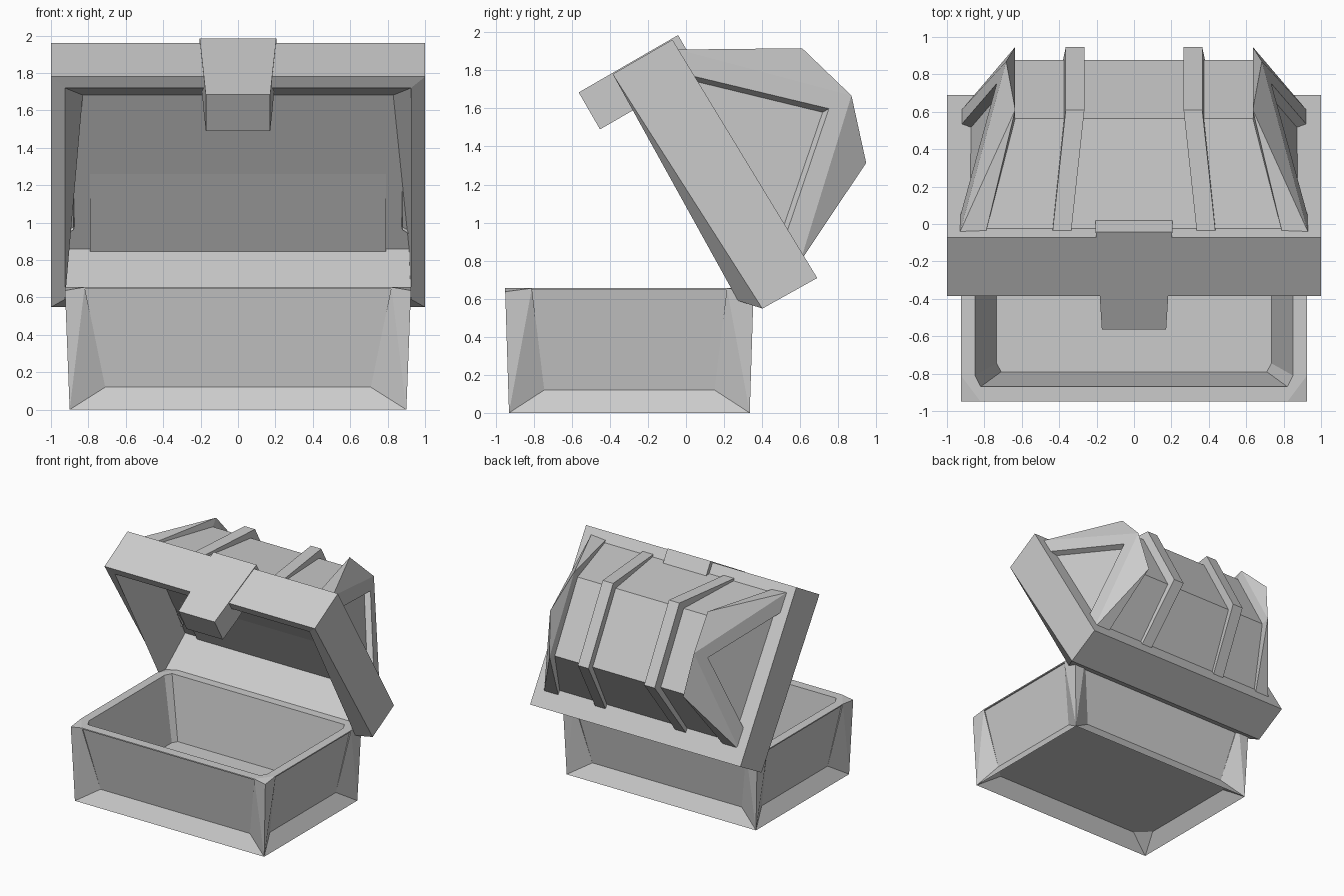
import bpy, bmesh, math

default_cube = bpy.data.objects.get("Cube")
if default_cube:
    bpy.data.objects.remove(default_cube, do_unlink=True)

# One plain grey for everything
grey = bpy.data.materials.new("plain_grey")
grey.use_nodes = True
COLOUR = (0.6, 0.6, 0.6, 1)
grey.diffuse_color = COLOUR
grey.node_tree.nodes["Principled BSDF"].inputs["Base Color"].default_value = COLOUR

BASE = ((0, -0.2975, 0), 0)                 # centre of the box
LID = ((0, -0.385, 1.78), -math.pi / 3)     # front lip of the open lid


def build(name, verts, faces, frame, mirror="", recalc=True):
    """Mesh part placed in the box or lid frame, mirrored on the given axes."""
    bm = bmesh.new()
    bv = [bm.verts.new(v) for v in verts]
    for f in faces:
        bm.faces.new([bv[i] for i in f])
    if recalc:
        bmesh.ops.recalc_face_normals(bm, faces=bm.faces)
    mesh = bpy.data.meshes.new(name)
    bm.to_mesh(mesh)
    bm.free()
    mesh.materials.append(grey)
    obj = bpy.data.objects.new(name, mesh)
    bpy.context.collection.objects.link(obj)
    obj.location, obj.rotation_euler = frame[0], (frame[1], 0, 0)
    if mirror:
        mod = obj.modifiers.new("Mirror", "MIRROR")
        mod.use_axis = ["X" in mirror, "Y" in mirror, False]
        mod.use_mirror_merge = False
    return obj


def loft(name, rings, frame, mirror=""):
    """Closed solid through a list of rings."""
    n = len(rings[0])
    faces = [tuple(reversed(range(n))), tuple(range((len(rings) - 1) * n, len(rings) * n))]
    for r in range(len(rings) - 1):
        for i in range(n):
            j = (i + 1) % n
            faces.append((r * n + i, r * n + j, r * n + n + j, r * n + n + i))
    return build(name, [p for ring in rings for p in ring], faces, frame, mirror)


def octagon(front, side, z):
    """Level ring with cut corners; front and side are the ends of one cut."""
    (a, b), (c, d) = front[:2], side[:2]
    half = [(a, -b), (c, -d), (c, d), (a, b)]
    return [(x, y, z) for x, y in half] + [(-x, -y, z) for x, y in half]


def rect(x, y0, y1, z0, z1, back_x=None):
    """Ring from front y0 (height z0) to back y1 (height z1)."""
    bx = back_x or x
    return [(-x, y0, z0), (x, y0, z0), (bx, y1, z1), (-bx, y1, z1)]


def flip_x(p):
    return (-p[0], p[1], p[2])


def flip_y(p):
    return (p[0], -p[1], p[2])


# ---------- Box ----------
outer_low, outer_top = (0.9, 0.6325, 0), (0.925, 0.6525, 0.637)
rim_f, rim_s = (0.82, 0.6525, 0.655), (0.925, 0.5125, 0.655)
wall_top_f, wall_top_s = (0.82, 0.64, 0.645), (0.912, 0.5125, 0.645)
wall_low_f, wall_low_s = (0.71, 0.555, 0.12), (0.825, 0.4475, 0.12)
open_f, open_s = (0.82, 0.5725, 0.655), (0.85, 0.5125, 0.655)

# Flared walls, thin overhanging rim, opening and floor
loft("box_basin", [
    octagon(wall_low_f, wall_low_s, 0.12),
    octagon(wall_top_f, wall_top_s, 0.645),
    octagon(rim_f, rim_s, 0.645),
    octagon(rim_f, rim_s, 0.655),
    octagon(open_f, open_s, 0.655),
    octagon((0.71, 0.4925), (0.735, 0.4475), 0.13)], BASE)

# Corner posts that pinch to a point at the foot
post = [outer_low, outer_top, rim_f, rim_s,
        wall_top_f, wall_top_s, wall_low_f, wall_low_s]
build("corner_posts", post,
      [(0, 1, 2), (0, 2, 6), (2, 4, 6), (0, 3, 1), (0, 7, 3), (3, 7, 5),
       (1, 3, 2), (2, 3, 5, 4), (4, 5, 7, 6), (0, 6, 7)], BASE, "XY")

# Sloping bottom trim
build("bottom_trim_long", [outer_low, flip_x(outer_low), flip_x(wall_low_f), wall_low_f],
      [(0, 1, 2, 3)], BASE, "Y", False)
build("bottom_trim_short", [flip_y(outer_low), outer_low, wall_low_s, flip_y(wall_low_s)],
      [(0, 1, 2, 3)], BASE, "X", False)

# ---------- Lid (local: y from front lip to hinge, z out of the lid) ----------
DECK, BACK = 0.362, 0.395       # rim height at the front and at the hinge
loft("lid_rim", [
    rect(1, 0, 1.465, DECK, BACK),
    rect(1, 0, 1.46, 0, 0.065),
    rect(0.925, 0.07, 1.36, 0, -0.025),
    rect(0.83, 0.31, 1.285, 0.34, 0.383, 0.915)], LID)

# Vaulted top
body = [(0.09, DECK), (0.41, 0.86), (1.05, 0.85), (1.31, DECK)]
body_x = [0.79, 0.635, 0.635, 0.79]
loft("lid_vault", [[(s * x, y, z) for x, (y, z) in zip(body_x, body)] for s in (-1, 1)], LID)

# Two straps, leaning inward towards the crown
rib = [(0.07, DECK), (0.38, 0.93), (1.07, 0.92), (1.345, DECK)]
strap_x = [0.335, 0.265, 0.265, 0.335]
loft("lid_straps", [[(x + w, y, z) for x, (y, z) in zip(strap_x, rib)] for w in (0, 0.1)],
     LID, "X")


# End frames: peaked triangle with a sunken panel
def on_end(y, z, depth=0):
    return (0.93 - 0.369 * (z - DECK) - depth, y, z)


inner = [(x, y, z) for x, (y, z) in zip(body_x, rib)]
seat = [(x, y, z) for x, (y, z) in zip(body_x, body)]
peak = [on_end(0.06, DECK), on_end(0.725, 1.03), on_end(1.345, DECK)]
panel = [(0.222, DECK), (0.725, 0.893), (1.19, DECK)]
floor = [(0.255, DECK), (0.725, 0.855), (1.155, DECK)]
edge = [on_end(*p) for p in panel]
sunk = [on_end(*p, 0.05) for p in floor]
faces = [(0, 1, 8), (1, 9, 8), (1, 2, 9), (2, 10, 9), (2, 3, 10),   # outer band
         (0, 4, 5, 1), (1, 5, 6, 2), (2, 6, 7, 3),          # step down to the vault
         (8, 9, 12, 11), (9, 10, 13, 12),                   # triangle frame
         (11, 12, 15, 14), (12, 13, 16, 15), (14, 15, 16)]  # sunken panel
build("lid_end_frames", inner + seat + peak + edge + sunk, faces, LID, "X")

# Clasp hanging over the front of the rim
loft("clasp", [rect(0.172, -0.006, 0.218, -0.203, -0.203),
               rect(0.183, -0.006, 0.218, 0, 0),
               rect(0.205, -0.006, 0.175, 0.4, 0.4)], LID)
